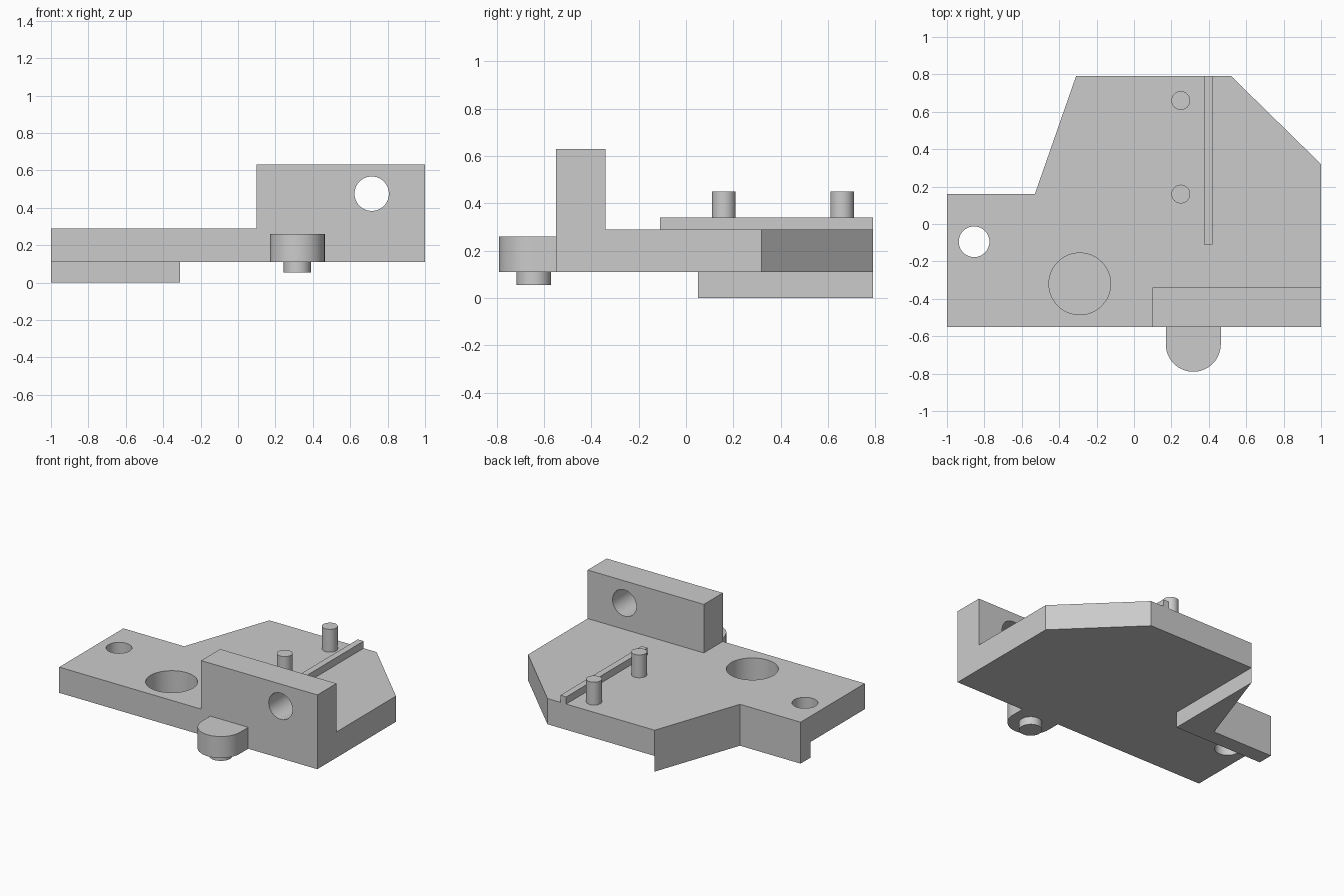
import bpy, bmesh, math
from mathutils import Vector

if "Cube" in bpy.data.objects:
    bpy.data.objects.remove(bpy.data.objects["Cube"], do_unlink=True)

grey = bpy.data.materials.new("plain grey")
grey.use_nodes = True
grey.diffuse_color = (0.6, 0.6, 0.6, 1)
grey.node_tree.nodes["Principled BSDF"].inputs["Base Color"].default_value = (0.6, 0.6, 0.6, 1)

BOTTOM, TOP = 0.11, 0.29      # main plate heights
FRONT, BACK = -0.55, 0.79     # main plate depth


def prism(name, outline, z0, z1):
    """Extrude a counter-clockwise outline from z0 up to z1."""
    mesh = bpy.data.meshes.new(name)
    bm = bmesh.new()
    face = bm.faces.new([bm.verts.new((x, y, z0)) for x, y in outline])
    lid = bmesh.ops.extrude_face_region(bm, geom=[face])["geom"]
    bmesh.ops.translate(bm, vec=Vector((0, 0, z1 - z0)),
                        verts=[v for v in lid if isinstance(v, bmesh.types.BMVert)])
    bmesh.ops.recalc_face_normals(bm, faces=bm.faces)
    bm.to_mesh(mesh)
    bm.free()
    mesh.materials.append(grey)
    ob = bpy.data.objects.new(name, mesh)
    bpy.context.collection.objects.link(ob)
    return ob


def arc(x, y, r, start=0, sweep=360, n=64):
    steps = n if sweep == 360 else n + 1
    angles = [math.radians(start + sweep * i / n) for i in range(steps)]
    return [(x + r * math.cos(a), y + r * math.sin(a)) for a in angles]


def box(name, x0, x1, y0, y1, z0, z1):
    return prism(name, [(x0, y0), (x1, y0), (x1, y1), (x0, y1)], z0, z1)


def select_only(ob):
    bpy.ops.object.select_all(action='DESELECT')
    ob.select_set(True)
    bpy.context.view_layer.objects.active = ob


def combine(ob, other, operation):
    """Merge or cut a helper solid, then discard it."""
    other.hide_render = True
    mod = ob.modifiers.new(operation.lower(), 'BOOLEAN')
    mod.operation, mod.object, mod.solver = operation, other, 'EXACT'
    select_only(ob)
    bpy.ops.object.modifier_apply(modifier=mod.name)
    bpy.data.objects.remove(other, do_unlink=True)


def smooth(ob):
    select_only(ob)
    bpy.ops.object.shade_smooth_by_angle(angle=math.radians(30))


# Main plate with clipped back corners
body = prism("base_plate", [(-1, FRONT), (1, FRONT), (1, 0.32), (0.52, BACK),
                            (-0.31, BACK), (-0.53, 0.16), (-1, 0.16)], BOTTOM, TOP)

# Upright wall, raised rib and lower foot belong to the same solid
combine(body, box("wall", 0.1, 1, FRONT, -0.34, BOTTOM, 0.63), 'UNION')
combine(body, box("rib", 0.375, 0.42, -0.11, BACK, 0.2, 0.34), 'UNION')
combine(body, prism("foot", [(-1, 0.05), (-0.31, 0.05), (-0.31, BACK),
                             (-0.53, 0.16), (-1, 0.16)], 0, 0.2), 'UNION')

# Through hole, blind round pocket and cross hole in the wall
combine(body, prism("hole", arc(-0.855, -0.095, 0.082), -0.1, 0.5), 'DIFFERENCE')
combine(body, prism("pocket", arc(-0.29, -0.32, 0.165), 0.13, 0.5), 'DIFFERENCE')
cross = prism("cross_hole", arc(0.715, 0.475, 0.092), 0.2, 0.7)
cross.rotation_euler.x = math.radians(90)
bpy.context.view_layer.update()
combine(body, cross, 'DIFFERENCE')

# Remove seams between flush faces
bm = bmesh.new()
bm.from_mesh(body.data)
bmesh.ops.remove_doubles(bm, verts=bm.verts, dist=0.0001)
bmesh.ops.dissolve_limit(bm, angle_limit=math.radians(0.5), verts=bm.verts, edges=bm.edges)
bm.to_mesh(body.data)
bm.free()
smooth(body)

# Rounded boss on the front, with a short pin beneath
bx, by, br = 0.317, -0.643, 0.147
smooth(prism("front_boss", arc(bx, by, br, 180, 180, 32) + [(bx + br, FRONT), (bx - br, FRONT)],
             BOTTOM, 0.26))
smooth(prism("boss_pin", arc(bx, by, 0.073), 0.055, BOTTOM))

# Two locating pins on the top
for name, y in (("front_pin", 0.16), ("back_pin", 0.66)):
    smooth(prism(name, arc(0.25, y, 0.05), TOP, 0.45))
